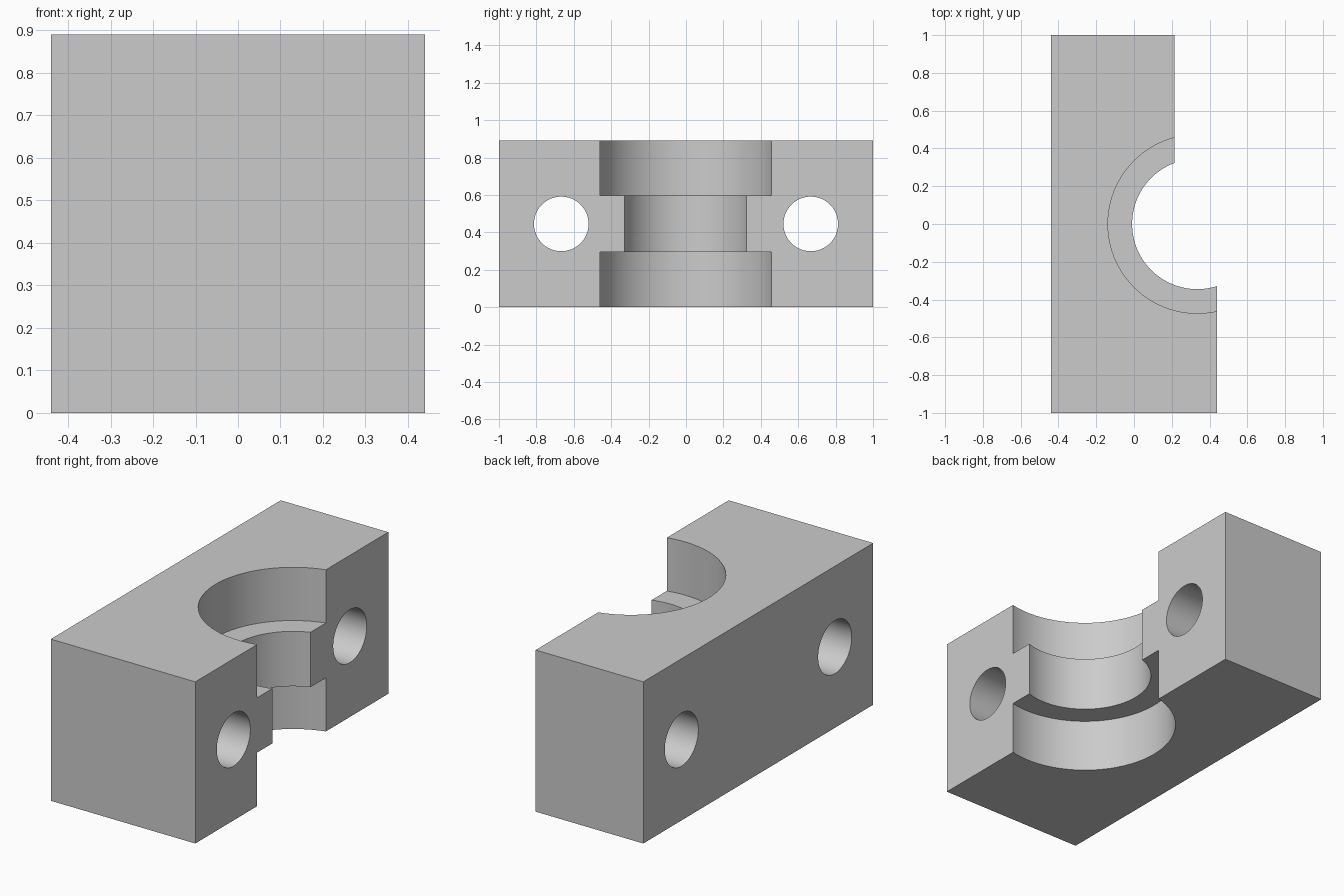
import bpy
import bmesh
from math import radians
from mathutils import Matrix, Vector

if "Cube" in bpy.data.objects:
    bpy.data.objects.remove(bpy.data.objects["Cube"], do_unlink=True)

HEIGHT = 0.89
BORE = Vector((0.335, 0, HEIGHT / 2))

grey = bpy.data.materials.new("plain grey")
grey.use_nodes = True
colour = (0.6, 0.6, 0.6, 1)
grey.diffuse_color = colour
grey.node_tree.nodes["Principled BSDF"].inputs["Base Color"].default_value = colour


def add_object(name, bm):
    bmesh.ops.recalc_face_normals(bm, faces=bm.faces)
    mesh = bpy.data.meshes.new(name)
    bm.to_mesh(mesh)
    bm.free()
    mesh.materials.append(grey)
    obj = bpy.data.objects.new(name, mesh)
    bpy.context.collection.objects.link(obj)
    return obj


def cylinder(name, radius, depth, centre, axis="Z"):
    bm = bmesh.new()
    turn = Matrix.Rotation(radians(90), 4, "Y") if axis == "X" else Matrix()
    bmesh.ops.create_cone(bm, cap_ends=True, segments=96, radius1=radius,
                          radius2=radius, depth=depth,
                          matrix=Matrix.Translation(centre) @ turn)
    return add_object(name, bm)


# Block with one mating face set further back than the other
outline = [(-0.44, -1), (0.44, -1), (0.44, 0), (0.215, 0), (0.215, 1), (-0.44, 1)]
bm = bmesh.new()
base = bm.faces.new([bm.verts.new((x, y, 0)) for x, y in outline])
extruded = bmesh.ops.extrude_face_region(bm, geom=[base], use_keep_orig=True)
top = [v for v in extruded["geom"] if isinstance(v, bmesh.types.BMVert)]
bmesh.ops.translate(bm, verts=top, vec=(0, 0, HEIGHT))
block = add_object("clamp_block", bm)

# Through bore, a wider counterbore at each end, and two bolt holes
cutters = [cylinder("bore_cutter", 0.345, 2, BORE)]
for z in (0.295 - 0.5, 0.597 + 0.5):
    cutters.append(cylinder("counterbore_cutter", 0.473, 1, (BORE.x, 0, z)))
for side in (-1, 1):
    cutters.append(cylinder("bolt_hole_cutter", 0.146, 2,
                            (0, side * 0.667, HEIGHT / 2), "X"))

bpy.ops.object.select_all(action="DESELECT")
block.select_set(True)
bpy.context.view_layer.objects.active = block
for cutter in cutters:
    mod = block.modifiers.new("cut", "BOOLEAN")
    mod.operation = "DIFFERENCE"
    mod.solver = "EXACT"
    mod.object = cutter
    bpy.ops.object.modifier_apply(modifier=mod.name)
    bpy.data.objects.remove(cutter, do_unlink=True)

bpy.ops.object.shade_smooth_by_angle(angle=radians(30))
